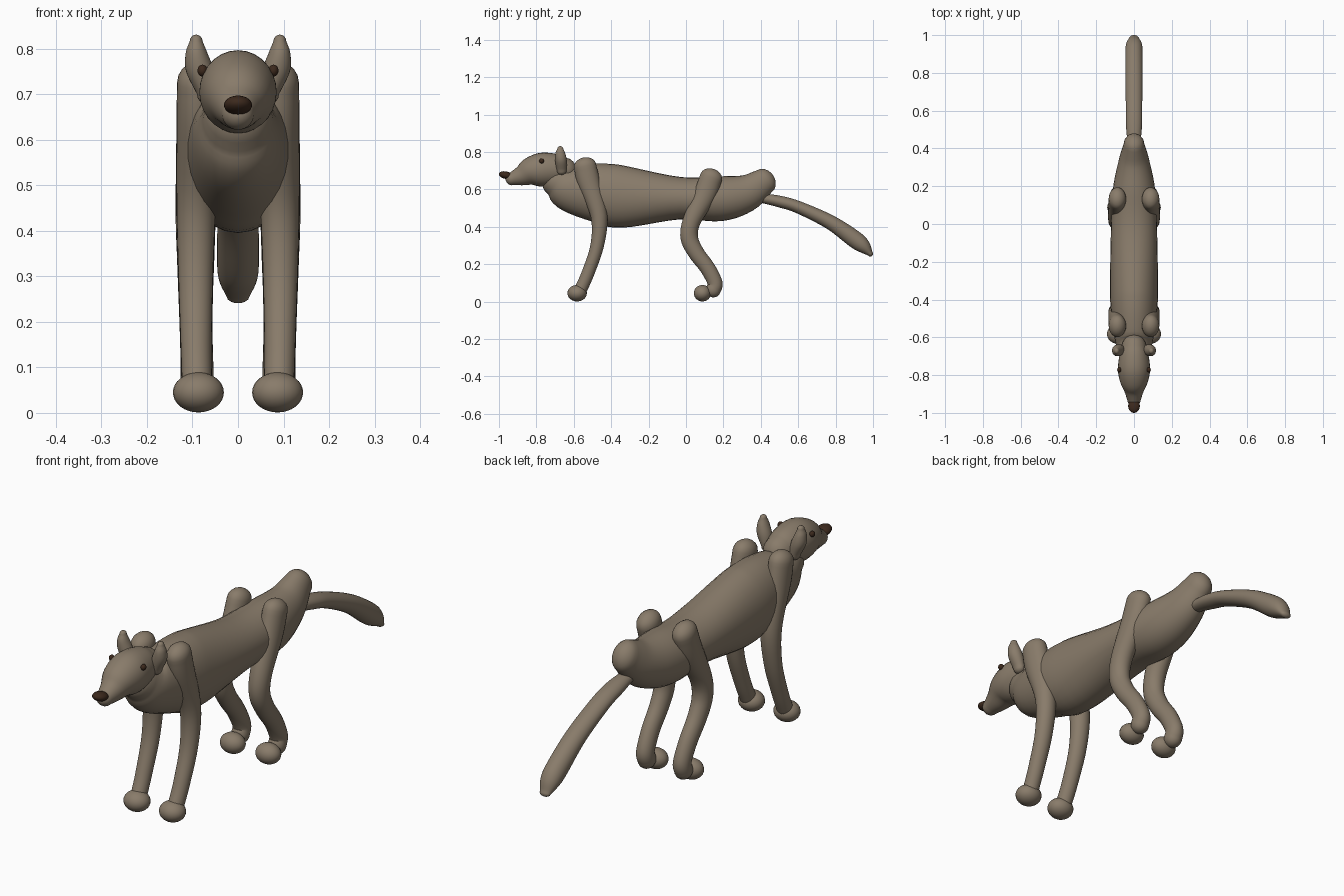
import bpy, bmesh, math
from mathutils import Vector

cube = bpy.data.objects.get("Cube")
if cube:
    bpy.data.objects.remove(cube)


def make_material(name, rgb):
    mat = bpy.data.materials.new(name)
    mat.use_nodes = True
    mat.diffuse_color = (*rgb, 1)
    mat.node_tree.nodes["Principled BSDF"].inputs["Base Color"].default_value = (*rgb, 1)
    return mat


FUR = make_material("grey brown fur", (0.25, 0.20, 0.145))
DARK = make_material("dark brown", (0.045, 0.022, 0.012))
SIDES = 28


def finish(name, bm, mat):
    bmesh.ops.recalc_face_normals(bm, faces=bm.faces)
    mesh = bpy.data.meshes.new(name)
    bm.to_mesh(mesh)
    bm.free()
    mesh.materials.append(mat)
    for poly in mesh.polygons:
        poly.use_smooth = True
    obj = bpy.data.objects.new(name, mesh)
    bpy.context.collection.objects.link(obj)
    return obj


def spline(stations, steps=5):
    """Smoothly interpolate the stations (x, y, z, half width, half height)."""
    p = [Vector(s) for s in stations]
    p = [2 * p[0] - p[1]] + p + [2 * p[-1] - p[-2]]
    out = []
    for a, b, c, d in zip(p, p[1:], p[2:], p[3:]):
        for i in range(steps):
            t = i / steps
            out.append(0.5 * (2 * b + (c - a) * t + (2 * a - 5 * b + 4 * c - d) * t * t
                              + (3 * b - a - 3 * c + d) * t ** 3))
    return out + [p[-2]]


def tube(name, stations, mat=FUR):
    """Loft ellipses along a path and round off both ends."""
    pts = spline(stations)
    frames = []
    for i, s in enumerate(pts):
        d = pts[min(i + 1, len(pts) - 1)] - pts[max(i - 1, 0)]
        frames.append((Vector(s[:3]), Vector((0, d[1], d[2])).normalized(), s[3], s[4]))

    def cap(frame, sign):
        c, t, w, h = frame
        size = min(w, h)
        angles = [math.radians(a) for a in (20, 40, 60, 75, 87)]
        return [(c + t * sign * size * math.sin(a), t, w * math.cos(a), h * math.cos(a))
                for a in angles]

    frames = cap(frames[0], -1)[::-1] + frames + cap(frames[-1], 1)
    bm = bmesh.new()
    rings = []
    for c, t, w, h in frames:
        n = Vector((0, -t.z, t.y))
        ring = []
        for k in range(SIDES):
            a = 2 * math.pi * k / SIDES
            ring.append(bm.verts.new(c + Vector((w * math.cos(a), 0, 0)) + n * h * math.sin(a)))
        rings.append(ring)
    for r, s in zip(rings, rings[1:]):
        for k in range(SIDES):
            j = (k + 1) % SIDES
            bm.faces.new((r[k], r[j], s[j], s[k]))
    bm.faces.new(rings[0])
    bm.faces.new(rings[-1])
    return finish(name, bm, mat)


def ball(name, centre, radii, mat=FUR, tilt=0):
    bm = bmesh.new()
    bmesh.ops.create_uvsphere(bm, u_segments=24, v_segments=16, radius=1)
    bmesh.ops.scale(bm, vec=radii, verts=bm.verts)
    obj = finish(name, bm, mat)
    obj.location = centre
    obj.rotation_euler.x = tilt
    return obj


# Trunk from neck to rump
tube("body", [
    (0, -.69, .645, .078, .085), (0, -.62, .605, .10, .125), (0, -.46, .58, .122, .16),
    (0, -.33, .56, .127, .165), (0, -.03, .553, .122, .113), (0, .18, .55, .112, .12),
    (0, .32, .58, .085, .10), (0, .42, .645, .055, .07)])

# Head with tapering muzzle
tube("head", [
    (0, -.65, .70, .065, .07), (0, -.70, .705, .078, .085), (0, -.77, .705, .085, .091),
    (0, -.83, .695, .075, .077), (0, -.88, .673, .053, .054), (0, -.93, .657, .036, .035)])
ball("nose", (0, -.963, .676), (.031, .038, .02), DARK, math.radians(-12))

# Tail
tube("tail", [
    (0, .40, .555, .03, .025), (0, .50, .535, .041, .031), (0, .60, .505, .043, .033),
    (0, .77, .425, .045, .039), (0, .90, .335, .046, .046), (0, .95, .295, .042, .038),
    (0, .985, .256, .025, .015)])

# Paired parts
for side, s in (("left", 1), ("right", -1)):
    tube(side + "_front_leg", [
        (s * .088, -.54, .725, .046, .06), (s * .09, -.52, .64, .045, .06),
        (s * .092, -.465, .46, .043, .045), (s * .093, -.475, .30, .038, .036),
        (s * .092, -.525, .15, .034, .034), (s * .09, -.565, .06, .033, .034)])
    ball(side + "_front_paw", (s * .087, -.582, .045), (.056, .052, .044))
    tube(side + "_hind_leg", [
        (s * .088, .135, .665, .046, .06), (s * .09, .10, .57, .046, .06),
        (s * .093, .03, .43, .044, .048), (s * .093, .018, .34, .041, .047),
        (s * .093, .055, .26, .038, .043), (s * .092, .115, .18, .036, .041),
        (s * .09, .155, .10, .036, .04), (s * .09, .145, .06, .037, .04)])
    ball(side + "_hind_paw", (s * .087, .088, .045), (.055, .046, .044))
    tube(side + "_ear", [
        (s * .068, -.665, .70, .022, .026), (s * .083, -.668, .75, .031, .031),
        (s * .091, -.672, .79, .024, .027), (s * .092, -.672, .817, .014, .016)])
    ball(side + "_eye", (s * .078, -.772, .752), (.011, .013, .013), DARK)
